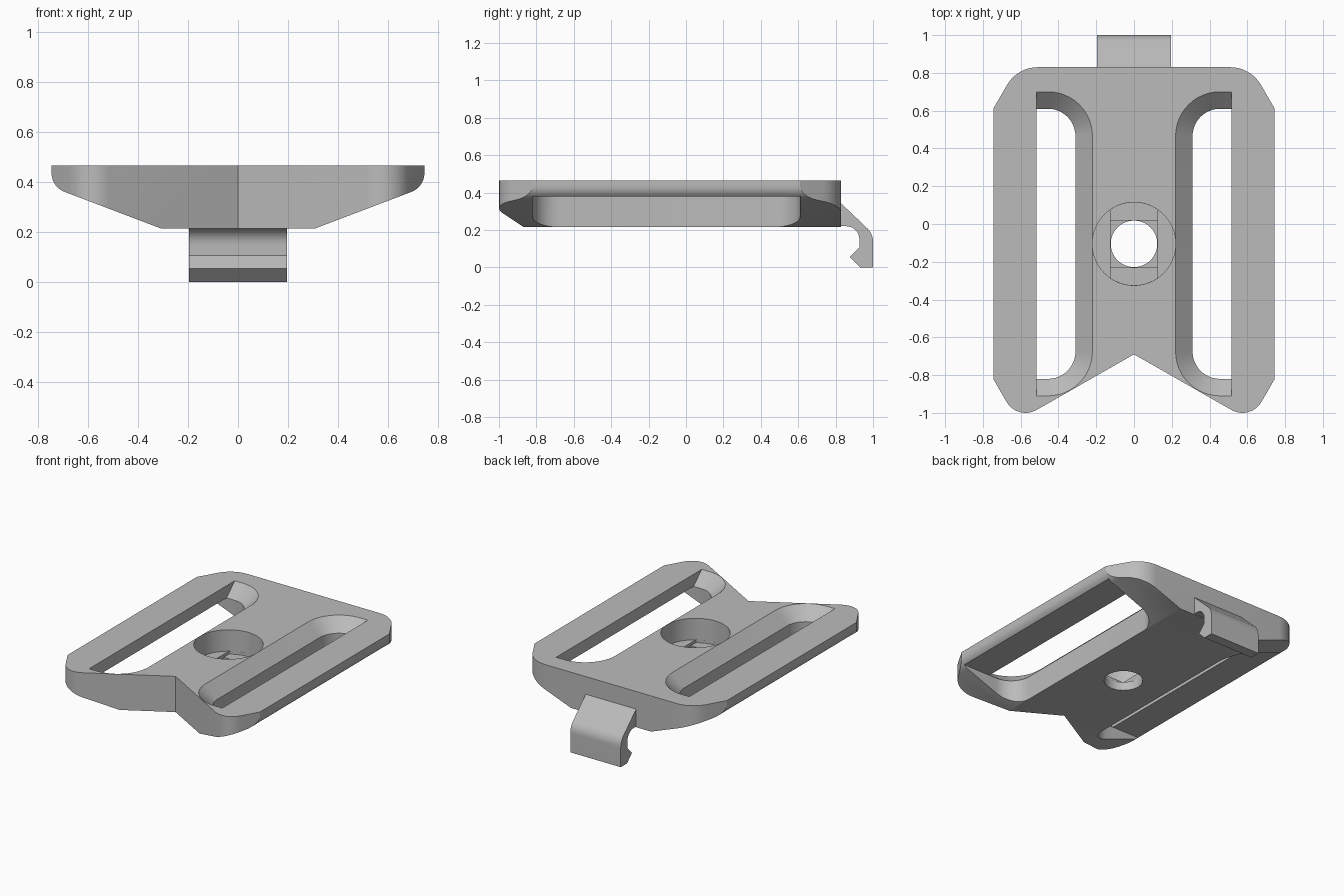
import bpy
import bmesh
from math import radians, tan, cos, sin, tau
from mathutils import Vector

cube = bpy.data.objects.get("Cube")
if cube:
    bpy.data.objects.remove(cube)

grey = bpy.data.materials.new("matte grey")
grey.use_nodes = True
grey.diffuse_color = (0.5, 0.5, 0.5, 1)
grey.node_tree.nodes["Principled BSDF"].inputs["Base Color"].default_value = (0.5, 0.5, 0.5, 1)

TOP, BOTTOM, BAR_UNDERSIDE = 0.465, 0.215, 0.38
HOLE_Y = -0.105


def rounded(corners, steps=8):
    """Turn (x, y, radius) corners into a 2D outline with filleted corners."""
    pts = []
    for i, (x, y, r) in enumerate(corners):
        p = Vector((x, y))
        if not r:
            pts.append(p)
            continue
        a = (Vector(corners[i - 1][:2]) - p).normalized()
        b = (Vector(corners[(i + 1) % len(corners)][:2]) - p).normalized()
        half = a.angle(b) / 2
        centre = p + (a + b).normalized() * r / sin(half)
        start, end = p + a * r / tan(half) - centre, p + b * r / tan(half) - centre
        sweep = start.angle(end)
        for k in range(steps + 1):
            t = k / steps
            pts.append(centre + (start * sin((1 - t) * sweep) + end * sin(t * sweep)) / sin(sweep))
    return pts


def loft(name, rings):
    """Closed solid through matching rings of 3D points."""
    bm = bmesh.new()
    loops = [[bm.verts.new(p) for p in ring] for ring in rings]
    n = len(loops[0])
    for lo, hi in zip(loops, loops[1:]):
        for i in range(n):
            j = (i + 1) % n
            bm.faces.new((lo[i], lo[j], hi[j], hi[i]))
    bm.faces.new(loops[0])
    bm.faces.new(loops[-1])
    bmesh.ops.recalc_face_normals(bm, faces=bm.faces)
    mesh = bpy.data.meshes.new(name)
    bm.to_mesh(mesh)
    bm.free()
    mesh.materials.append(grey)
    obj = bpy.data.objects.new(name, mesh)
    bpy.context.collection.objects.link(obj)
    return obj


def upright(name, pts, z0, z1):
    return loft(name, [[(p[0], p[1], z) for p in pts] for z in (z0, z1)])


def box(name, x0, x1, y0, y1, z0, z1):
    return upright(name, [(x0, y0), (x1, y0), (x1, y1), (x0, y1)], z0, z1)


def disc(name, r, z0, z1):
    ring = [(r * cos(tau * i / 64), HOLE_Y + r * sin(tau * i / 64)) for i in range(64)]
    return upright(name, ring, z0, z1)


def activate(obj):
    bpy.ops.object.select_all(action="DESELECT")
    obj.select_set(True)
    bpy.context.view_layer.objects.active = obj


def boolean(target, tool, operation="DIFFERENCE"):
    activate(target)
    mod = target.modifiers.new("cut", "BOOLEAN")
    mod.operation, mod.solver, mod.object = operation, "EXACT", tool
    bpy.ops.object.modifier_apply(modifier=mod.name)
    bpy.data.objects.remove(tool)


def mirrored(half):
    return half + [(-x, y, r) for x, y, r in reversed(half) if x]


# Plate: plan outline with a notched front, trimmed to a hull-like cross-section
plan = mirrored([(0, -0.69, 0), (0.617, -1.042, 0.116), (0.9, -0.552, 0),
                 (0.9, 0.342, 0), (0.618, 0.83, 0.187)])
plate = upright("buckle_plate", rounded(plan), 0.1, TOP)
section = rounded([(-0.31, BOTTOM, 0), (0.31, BOTTOM, 0), (0.745, BOTTOM + 0.165, 0.08),
                   (0.745, 0.6, 0), (-0.745, 0.6, 0), (-0.745, BOTTOM + 0.165, 0.08)])
hull = loft("hull_section", [[(p.x, y, p.y) for p in section] for y in (-1.2, 1.2)])
boolean(plate, hull, "INTERSECT")


# Strap slots: straight walls flaring outward near the top face
def slot_ring(side, grow, z):
    x0, x1, y0, y1, r = 0.31 - grow, 0.515, -0.82 - grow, 0.61 + grow, 0.145 + grow
    pts = rounded([(x1, y0, 0), (x1, y1, 0), (x0, y1, r), (x0, y0, r)], 12)
    return [(side * p.x, p.y, z) for p in pts]


for side in (-1, 1):
    flare = 0.09 * 0.095 / (TOP - BAR_UNDERSIDE)
    slot = loft("slot_cutter", [slot_ring(side, 0, 0.1), slot_ring(side, 0, BAR_UNDERSIDE),
                                slot_ring(side, flare, BAR_UNDERSIDE + 0.095)])
    boolean(plate, slot)
    # Relief under the side bar
    xs = sorted((side * 0.5, side * 0.9))
    boolean(plate, box("bar_relief", *xs, -0.821, 0.611, 0.1, BAR_UNDERSIDE))

# Screw hole: counterbore, two shallow steps, round through hole
HOLE, FLOOR = 0.124, 0.315
boolean(plate, disc("counterbore", 0.22, FLOOR, 0.6))
groove = disc("step_groove", 0.2195, FLOOR - 0.02, 0.4)
boolean(groove, box("groove_limit", -HOLE, HOLE, -0.5, 0.5, 0.1, 0.7), "INTERSECT")
boolean(plate, groove)
boolean(plate, box("square_step", -HOLE + 0.0005, HOLE - 0.0005, HOLE_Y - HOLE, HOLE_Y + HOLE,
                   FLOOR - 0.04, 0.4))
boolean(plate, disc("through_hole", HOLE - 0.001, 0.1, 0.6))

# Rear clip hook
clip = rounded([(0.8, 0.37, 0), (1.0, 0.18, 0.1), (1.0, 0, 0), (0.93, 0, 0),
                (0.875, 0.055, 0), (0.927, 0.107, 0), (0.927, 0.22, 0.07), (0.8, 0.22, 0)])
hook = loft("clip_hook", [[(x, p.x, p.y) for p in clip] for x in (-0.195, 0.195)])

for obj in (plate, hook):
    activate(obj)
    bpy.ops.object.shade_smooth_by_angle(angle=radians(25))
